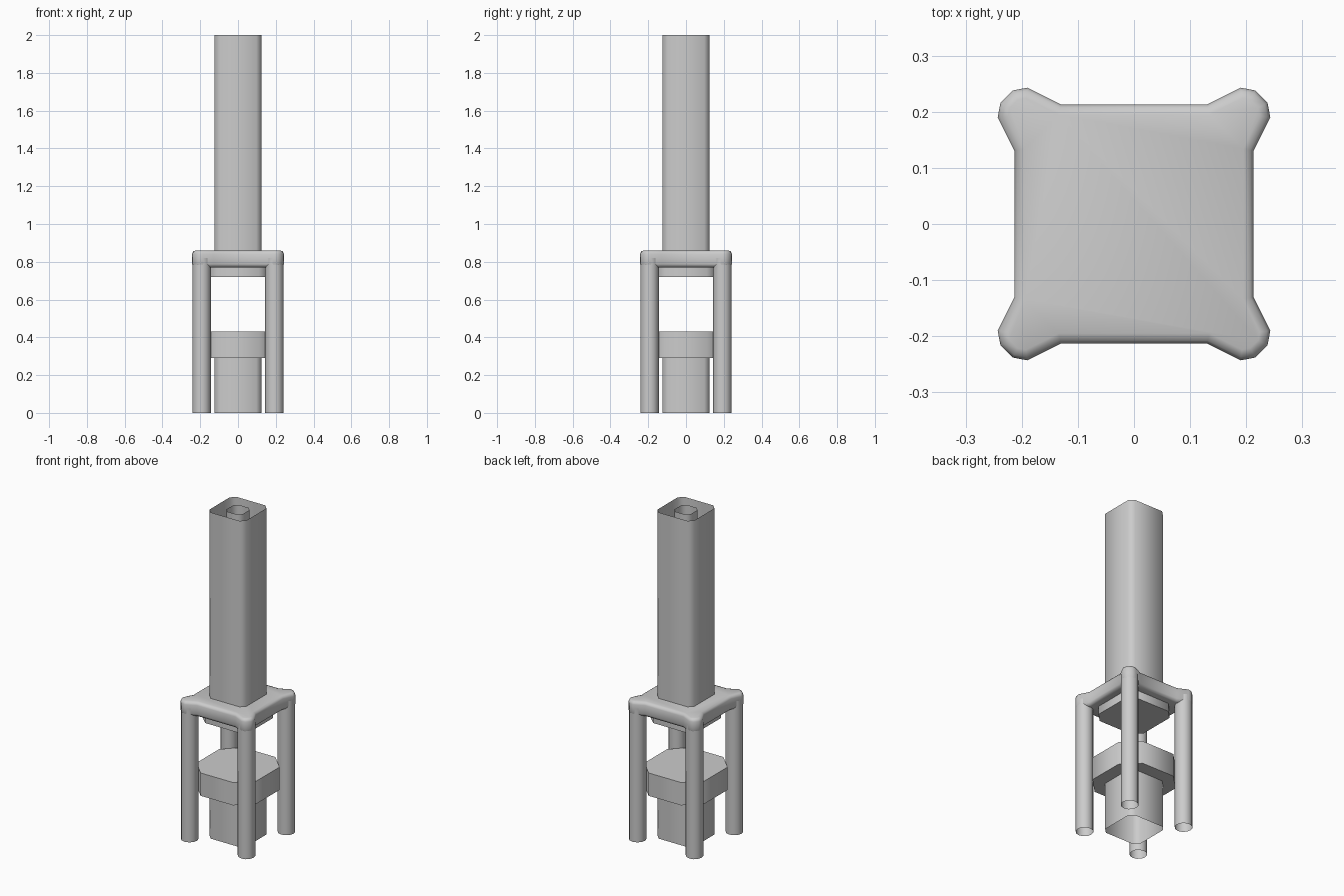
import bpy, bmesh, math

if "Cube" in bpy.data.objects:
    bpy.data.objects.remove(bpy.data.objects["Cube"])


def finish(bm, name, angle=50):
    bmesh.ops.recalc_face_normals(bm, faces=bm.faces[:])
    mesh = bpy.data.meshes.new(name)
    bm.to_mesh(mesh)
    bm.free()
    ob = bpy.data.objects.new(name, mesh)
    bpy.context.collection.objects.link(ob)
    bpy.ops.object.select_all(action='DESELECT')
    ob.select_set(True)
    bpy.context.view_layer.objects.active = ob
    bpy.ops.object.shade_smooth_by_angle(angle=math.radians(angle))
    return ob


def prism(name, outline, z0, z1, caps=True, bevel=0.0):
    bm = bmesh.new()
    low = [bm.verts.new((x, y, z0)) for x, y in outline]
    top = [bm.verts.new((x, y, z1)) for x, y in outline]
    n = len(outline)
    for i in range(n):
        j = (i + 1) % n
        bm.faces.new((low[i], low[j], top[j], top[i]))
    if caps:
        ends = [bm.faces.new(low[::-1]), bm.faces.new(top)]
        if bevel:
            bm.normal_update()
            rim = list({e for f in ends for e in f.edges})
            bmesh.ops.bevel(bm, geom=rim, offset=bevel, segments=2,
                            profile=0.5, affect='EDGES')
    return finish(bm, name)


def four_fold(points):
    # repeat one corner's outline around all four corners
    out = []
    for k in range(4):
        c, s = round(math.cos(k * math.pi / 2)), round(math.sin(k * math.pi / 2))
        out += [(x * c - y * s, x * s + y * c) for x, y in points]
    return out


def cut_square(half, cut):
    return four_fold([(half, half - cut), (half - cut, half)])


# hollow columns and the inner flue, open at the ends
prism("upper_column", cut_square(0.125, 0.028), 0.80, 2.0, caps=False)
prism("inner_tube", cut_square(0.055, 0.022), 0.80, 1.995, caps=False)
prism("lower_column", cut_square(0.125, 0.028), 0.0, 0.30, caps=False)

# table top with flared corners over the legs
corner = [(0.213, 0.13), (0.243, 0.19), (0.238, 0.216),
          (0.216, 0.238), (0.19, 0.243), (0.13, 0.213)]
prism("top_plate", four_fold(corner), 0.77, 0.86, bevel=0.018)

# block hanging under the top, and the middle shelf
prism("under_block", cut_square(0.162, 0.052), 0.72, 0.79)
prism("middle_shelf", cut_square(0.205, 0.095), 0.29, 0.43)

# four round legs, open at the foot
for sx, side in ((-1, "left"), (1, "right")):
    for sy, end in ((-1, "front"), (1, "back")):
        ring = [(sx * 0.193 + 0.049 * math.cos(a * math.pi / 6),
                 sy * 0.193 + 0.049 * math.sin(a * math.pi / 6)) for a in range(12)]
        prism(f"{end}_{side}_leg", ring, 0.0, 0.82, caps=False)
